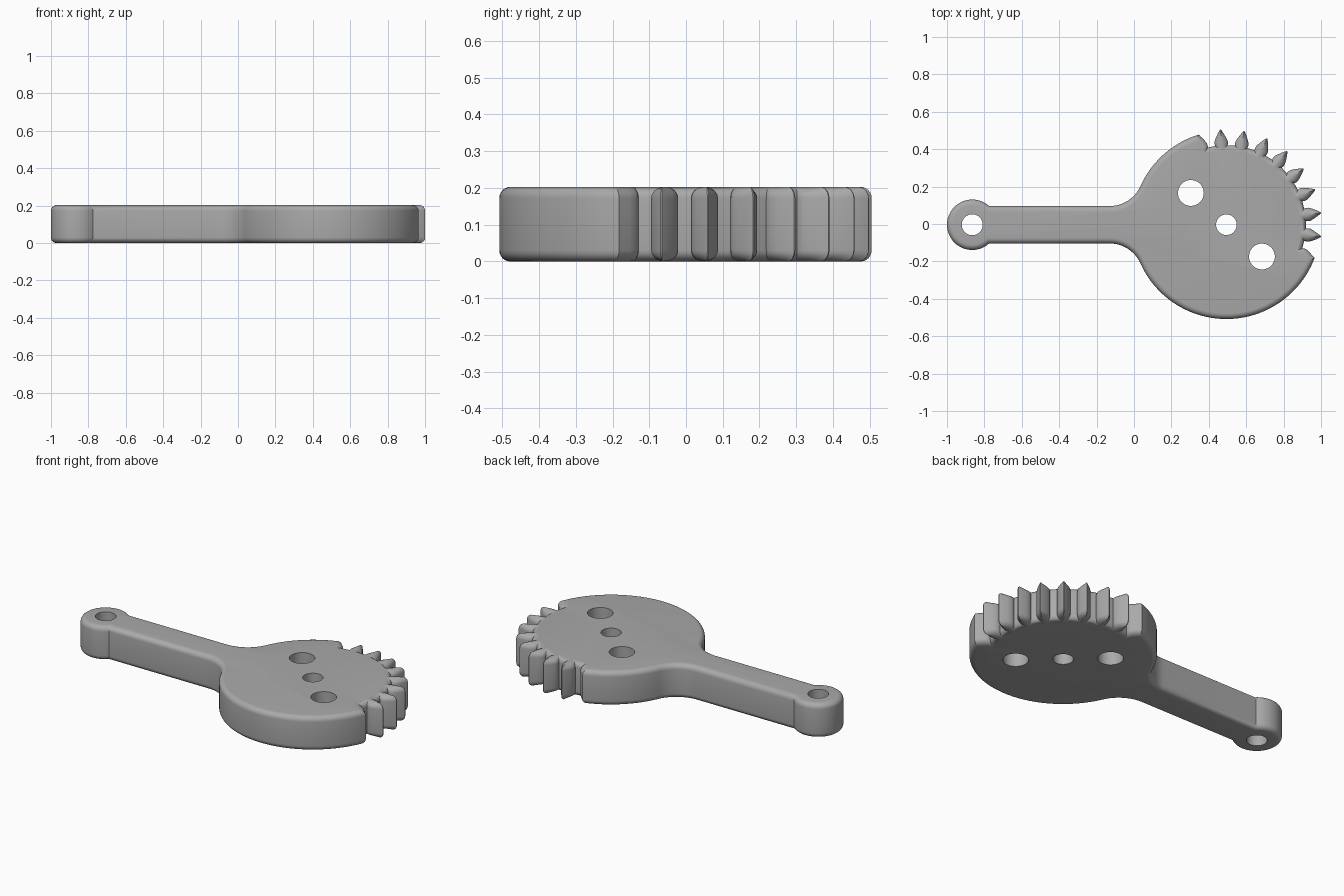
import bpy, bmesh
from math import sin, cos, asin, atan2, radians, sqrt, pi

if "Cube" in bpy.data.objects:
    bpy.data.objects.remove(bpy.data.objects["Cube"])

HEIGHT, ROUND = 0.203, 0.03
SHIFT_Y = -0.004
HUB_X, HUB_R = 0.494, 0.504
END_X, END_R = -0.865, 0.135
ARM_W, FILLET_R = 0.1, 0.18
PITCH, TEETH, FIRST = radians(14.4), 8, radians(-7.2)
# tooth flank: radius, half width
FLANK = [(0.425, 0.033), (0.435, 0.036), (0.45, 0.035), (0.47, 0.026), (0.49, 0.015)]
TIP = [(0.503, 0.007), (0.51, 0.002)]
FILLET_Y = ARM_W + FILLET_R
FILLET_X = HUB_X - sqrt((HUB_R + FILLET_R) ** 2 - FILLET_Y ** 2)


def arc(cx, cy, r, a, b, n):
    return [(cx + r * cos(a + (b - a) * i / n), cy + r * sin(a + (b - a) * i / n))
            for i in range(n + 1)]


def polar(r, a):
    return HUB_X + r * cos(a), r * sin(a)


def outline(d):
    """Counter-clockwise silhouette, moved inwards by d."""
    slim = 1 - 0.95 * d / ROUND
    low, high = FIRST - PITCH, FIRST + TEETH * PITCH
    pts = [polar(r - d, low + (w - d) / r) for r, w in reversed(FLANK)]
    # gear teeth
    for k in range(TEETH):
        mid = FIRST + k * PITCH
        side = [(r - d, w * slim / r) for r, w in FLANK + TIP]
        pts += [polar(r, mid - a) for r, a in side]
        pts += [polar(r, mid + a) for r, a in reversed(side)]
    pts += [polar(r - d, high - (w - d) / r) for r, w in FLANK]
    # plain rim, fillets, arm and rounded end
    horn = (0.008 - d) / HUB_R
    join = atan2(FILLET_Y, FILLET_X - HUB_X)
    pts += arc(HUB_X, 0, HUB_R - d, high - horn, join, 20)
    fillet = arc(FILLET_X, FILLET_Y, FILLET_R + d, join - pi, -pi / 2, 12)
    pts += fillet
    a = asin((ARM_W - d) / (END_R - d))
    pts += arc(END_X, 0, END_R - d, a, 2 * pi - a, 36)
    pts += [(x, -y) for x, y in reversed(fillet)]
    pts += arc(HUB_X, 0, HUB_R - d, 2 * pi - join, 2 * pi + low + horn, 48)
    return pts


# stack of outlines with rounded top and bottom rims
STEPS = 6
quarter = [(ROUND * (1 - cos(t)), ROUND * (1 - sin(t)))
           for t in (i * pi / 2 / STEPS for i in range(STEPS + 1))]
layers = [(d, z) for d, z in reversed(quarter)] + [(d, HEIGHT - z) for d, z in quarter]

bm = bmesh.new()
rings = [[bm.verts.new((x, y + SHIFT_Y, z)) for x, y in outline(d)] for d, z in layers]
for lower, upper in zip(rings, rings[1:]):
    for i in range(len(lower)):
        j = (i + 1) % len(lower)
        bm.faces.new((lower[i], lower[j], upper[j], upper[i]))
bm.faces.new(rings[-1])
bm.faces.new(rings[0][::-1])
mesh = bpy.data.meshes.new("sector_gear_arm")
bm.to_mesh(mesh)
bm.free()
body = bpy.data.objects.new("sector_gear_arm", mesh)
bpy.context.collection.objects.link(body)

# grey material
grey = bpy.data.materials.new("plain_grey")
grey.use_nodes = True
grey.diffuse_color = (0.4, 0.4, 0.4, 1)
grey.node_tree.nodes["Principled BSDF"].inputs["Base Color"].default_value = (0.4, 0.4, 0.4, 1)
mesh.materials.append(grey)

# through holes: pivot, axle and two mounting holes
for x, y, r in [(END_X, 0, 0.056), (HUB_X, 0, 0.055),
                (HUB_X - 0.19, 0.17, 0.069), (HUB_X + 0.19, -0.17, 0.069)]:
    bpy.ops.mesh.primitive_cylinder_add(vertices=48, radius=r, depth=1,
                                        location=(x, y + SHIFT_Y, HEIGHT / 2))
    cutter = bpy.context.object
    cutter.name = "hole_cutter"
    cutter.hide_render = True
    cutter.data.materials.append(grey)
    mod = body.modifiers.new("hole", "BOOLEAN")
    mod.operation, mod.solver, mod.object = "DIFFERENCE", "EXACT", cutter
    bpy.context.view_layer.objects.active = body
    bpy.ops.object.modifier_apply(modifier=mod.name)
    bpy.data.objects.remove(cutter)

bpy.ops.object.select_all(action="DESELECT")
body.select_set(True)
bpy.context.view_layer.objects.active = body
bpy.ops.object.shade_smooth_by_angle(angle=radians(35))
